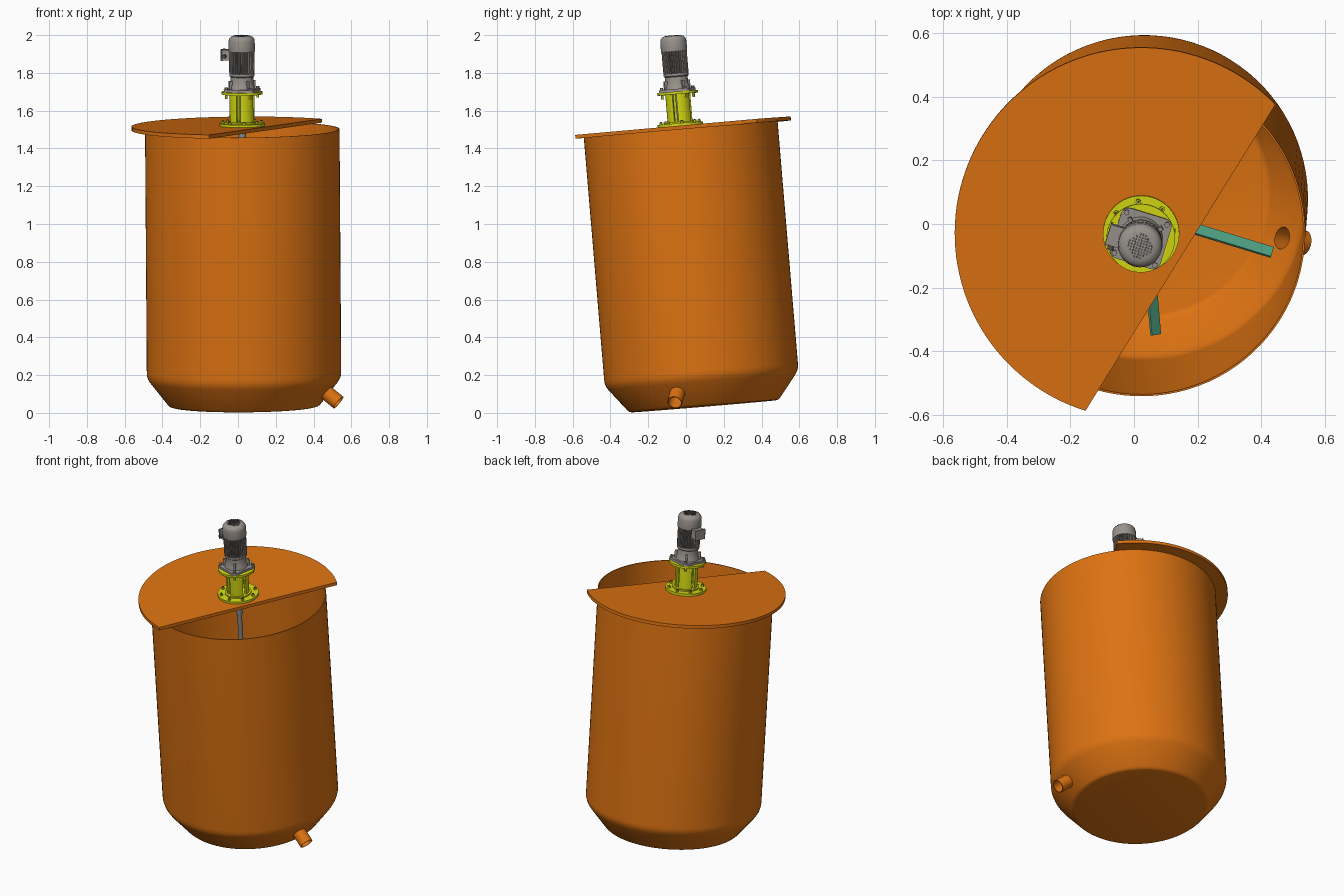
import bpy, bmesh
from math import radians, sin, cos, acos, pi, tau
from mathutils import Matrix, Vector

if "Cube" in bpy.data.objects:
    bpy.data.objects.remove(bpy.data.objects["Cube"])


def material(name, rgb):
    m = bpy.data.materials.new(name)
    m.use_nodes = True
    m.diffuse_color = (*rgb, 1)
    m.node_tree.nodes["Principled BSDF"].inputs["Base Color"].default_value = (*rgb, 1)
    return m


ORANGE = material("tank orange", (0.72, 0.17, 0.006))
YELLOW = material("lantern yellow", (0.66, 0.7, 0.006))
GREY = material("motor grey", (0.32, 0.29, 0.265))
DARK = material("dark grey", (0.09, 0.085, 0.08))
STEEL = material("shaft steel", (0.24, 0.26, 0.28))
TEAL = material("blade teal", (0.08, 0.36, 0.23))


def rot(degrees, axis):
    return Matrix.Rotation(radians(degrees), 4, axis)


def move(x, y, z):
    return Matrix.Translation((x, y, z))


# The whole vessel leans slightly; parts are built upright around its axis
LEAN = move(0.033, 0.095, 0.035) @ rot(4.8, 'X') @ rot(-0.4, 'Y') @ rot(-17, 'Z')


def finish(name, bm, mat, local=None):
    bmesh.ops.recalc_face_normals(bm, faces=bm.faces)
    mesh = bpy.data.meshes.new(name)
    bm.to_mesh(mesh)
    bm.free()
    mesh.materials.append(mat)
    ob = bpy.data.objects.new(name, mesh)
    bpy.context.collection.objects.link(ob)
    ob.matrix_world = LEAN @ (local or Matrix())
    smooth(ob)
    return ob


def smooth(ob):
    bpy.ops.object.select_all(action='DESELECT')
    ob.select_set(True)
    bpy.context.view_layer.objects.active = ob
    bpy.ops.object.shade_smooth_by_angle(angle=radians(32))


def lathe(name, profile, mat, steps=48, closed=False, local=None):
    """Revolve (radius, height) points around the axis."""
    bm = bmesh.new()
    vs = [bm.verts.new((r, 0, h)) for r, h in profile]
    es = [bm.edges.new(p) for p in zip(vs, vs[1:])]
    if closed:
        es.append(bm.edges.new((vs[-1], vs[0])))
    bmesh.ops.spin(bm, geom=vs + es, cent=(0, 0, 0), axis=(0, 0, 1),
                   angle=tau, steps=steps)
    bmesh.ops.remove_doubles(bm, verts=bm.verts, dist=1e-5)
    return finish(name, bm, mat, local)


def disc(name, r, low, high, mat, steps=48):
    return lathe(name, [(0, low), (r, low), (r, high), (0, high)], mat, steps)


def boxes(name, size, places, mat, bevel=0):
    """One object holding a box at every given matrix."""
    bm = bmesh.new()
    for place in places:
        bmesh.ops.create_cube(bm, size=1, matrix=place @ Matrix.Diagonal((*size, 1)))
    if bevel:
        upright = [e for e in bm.edges
                   if abs((e.verts[0].co - e.verts[1].co).normalized().z) > 0.9]
        bmesh.ops.bevel(bm, geom=upright, offset=bevel, segments=4,
                        affect='EDGES', profile=0.5)
    return finish(name, bm, mat)


def cylinders(name, r, depth, places, mat, sides=6):
    bm = bmesh.new()
    for place in places:
        bmesh.ops.create_cone(bm, cap_ends=True, segments=sides, radius1=r,
                              radius2=r, depth=depth, matrix=place)
    return finish(name, bm, mat)


def ring(n, r, h, start=0):
    return [rot(start + 360 * i / n, 'Z') @ move(r, 0, h) for i in range(n)]


def prism(name, outlines, low, high, mat):
    """Extrude flat outlines upward."""
    bm = bmesh.new()
    for outline in outlines:
        face = bm.faces.new([bm.verts.new((x, y, low)) for x, y in outline])
        top = bmesh.ops.extrude_face_region(bm, geom=[face])["geom"]
        bmesh.ops.translate(bm, vec=(0, 0, high - low),
                            verts=[v for v in top if isinstance(v, bmesh.types.BMVert)])
    return finish(name, bm, mat)


def arc(r, a, b, n):
    return [(r * cos(a + (b - a) * i / n), r * sin(a + (b - a) * i / n))
            for i in range(n + 1)]


# Tank: thin open shell with a conical bottom
RIM, WALL = 1.47, 0.006
outer = [(0, 0), (0.385, 0), (0.396, 0.003), (0.406, 0.012), (0.497, 0.128),
         (0.508, 0.146), (0.514, 0.165), (0.515, 0.185), (0.515, RIM)]
inner = [(max(r - WALL, 0), h + (WALL if h < 0.1 else 0)) for r, h in outer[:-1]]
tank = lathe("tank_shell", outer + [(0.515 - WALL, RIM)] + inner[::-1], ORANGE, 96)

# Drain nozzle through the conical wall
drain = move(0.46, 0, 0.077) @ Vector((0.79, 0, -0.61)).to_track_quat('Z', 'Y').to_matrix().to_4x4()
cutter = cylinders("drain_cutter", 0.035, 0.1, [Matrix()], ORANGE, 32)
cutter.matrix_world = LEAN @ drain
cutter.hide_render = True
cut = tank.modifiers.new("drain hole", 'BOOLEAN')
cut.operation, cut.solver, cut.object = 'DIFFERENCE', 'EXACT', cutter
bpy.context.view_layer.objects.active = tank
bpy.ops.object.modifier_apply(modifier=cut.name)
bpy.data.objects.remove(cutter)
smooth(tank)
lathe("drain_nozzle", [(0.035, -0.006), (0.04, -0.006), (0.04, 0.078), (0.035, 0.078)],
      ORANGE, 32, True, drain)

# Lid: a disc cut along a chord
LID_R, LID_TOP = 0.586, 1.49
half = acos(0.145 / LID_R)
mid = radians(-14.7)
prism("lid", [arc(LID_R, mid + half, mid + tau - half, 80)], RIM, LID_TOP, ORANGE)

# Agitator shaft with two crossed pairs of pitched blades
disc("shaft", 0.014, 0.2, 1.66, STEEL, 24)
disc("shaft_coupling", 0.02, 1.36, 1.48, STEEL, 24)
for label, h, turn in (("upper", 0.72, 0), ("lower", 0.25, -68)):
    disc(label + "_hub", 0.03, h - 0.03, h + 0.03, TEAL, 24)
    boxes(label + "_blades", (0.4, 0.04, 0.008),
          [p @ rot(-45, 'X') for p in ring(2, 0.225, h, turn)], TEAL)

# Lantern between lid and motor
disc("lantern_base_flange", 0.12, LID_TOP, 1.504, YELLOW)
disc("lantern_base_collar", 0.078, 1.504, 1.512, YELLOW)
columns = []
for i in range(4):
    a, b = radians(90 * i + 10), radians(90 * i + 80)
    columns.append(arc(0.066, a, b, 10) + arc(0.052, b, a, 10))
prism("lantern_columns", columns, 1.504, 1.66, YELLOW)
disc("lantern_top_flange", 0.108, 1.658, 1.672, YELLOW)
cylinders("base_bolts", 0.009, 0.012, ring(8, 0.102, 1.509, 22), YELLOW)
cylinders("base_bolt_tips", 0.005, 0.02, ring(8, 0.102, 1.509, 22), DARK, 8)

# Motor mounting plate and adapter
boxes("motor_plate", (0.165, 0.165, 0.014), [move(0, 0, 1.679)], GREY, 0.025)
cylinders("motor_bolts", 0.009, 0.014, ring(4, 0.094, 1.69, 45), GREY)
cylinders("motor_bolt_tails", 0.007, 0.03, ring(4, 0.094, 1.652, 45), YELLOW)
lathe("motor_adapter", [(0, 1.68), (0.07, 1.68), (0.066, 1.7), (0.06, 1.715),
                        (0.06, 1.75), (0.066, 1.755), (0.066, 1.768), (0, 1.768)], GREY)
boxes("adapter_ribs", (0.03, 0.012, 0.05), ring(4, 0.062, 1.705, 45), GREY)

# Finned motor body
disc("motor_core", 0.056, 1.765, 1.9, DARK)
boxes("cooling_fins", (0.02, 0.005, 0.125), ring(32, 0.057, 1.829), GREY)

# Fan cowl with a dotted grille
lathe("fan_cowl", [(0, 1.885), (0.069, 1.885), (0.07, 1.89), (0.069, 1.94), (0.066, 1.953),
                   (0.058, 1.963), (0.045, 1.968), (0, 1.969)], GREY)
STEP = 0.009
dots = [move(i * STEP, j * STEP, 1.969) for i in range(-4, 5) for j in range(-4, 5)
        if i * i + j * j < 18]
boxes("fan_grille", (0.006, 0.006, 0.003), dots, DARK)

# Terminal box on the side of the motor
boxes("terminal_box", (0.045, 0.065, 0.055), [move(-0.08, 0, 1.866)], GREY, 0.006)
boxes("terminal_box_cover", (0.006, 0.072, 0.062), [move(-0.103, 0, 1.866)], GREY)
cylinders("cable_gland", 0.01, 0.02, [move(-0.085, -0.038, 1.86) @ rot(90, 'X')], DARK, 12)
